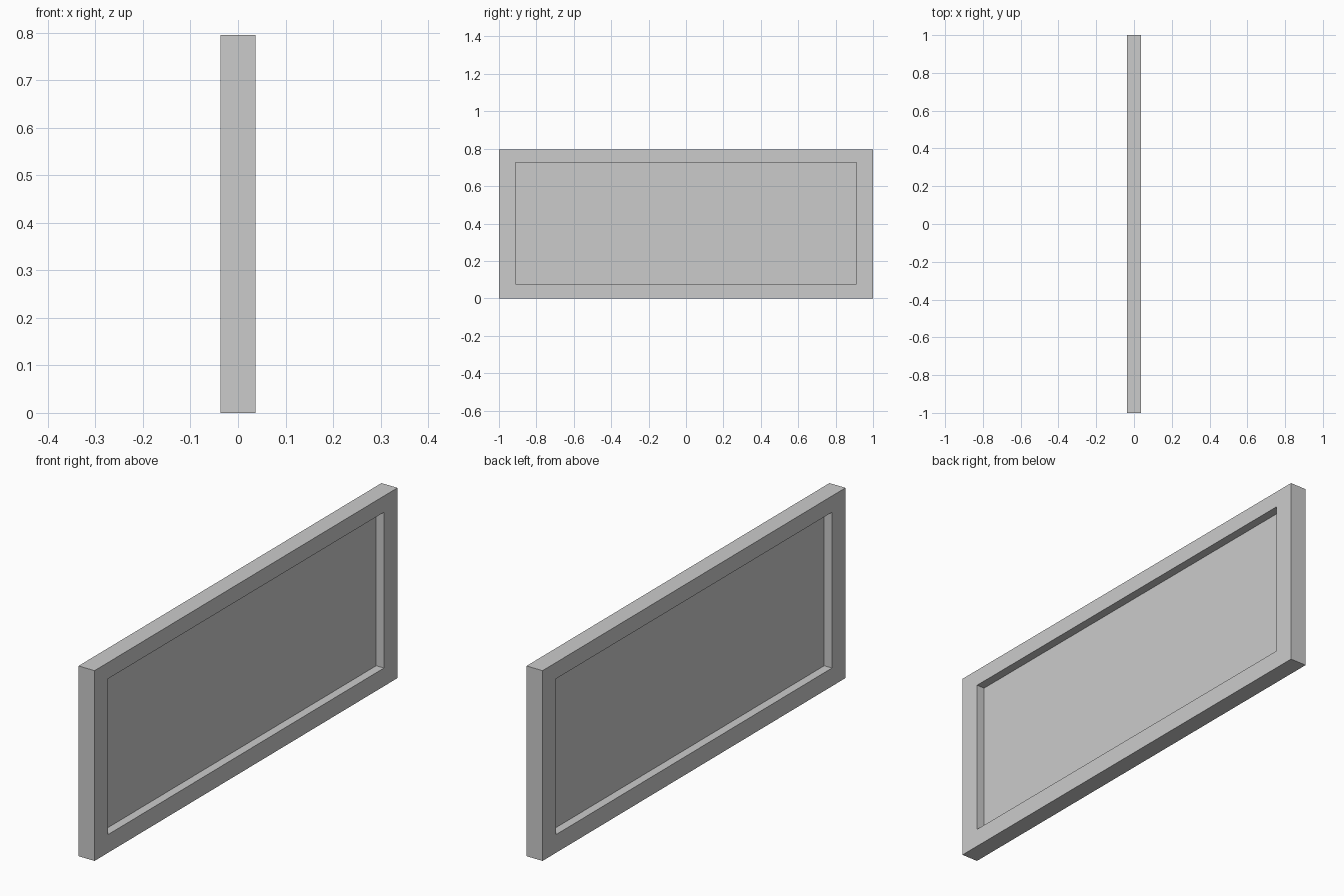
import bpy, bmesh
from mathutils import Vector

if "Cube" in bpy.data.objects:
    bpy.data.objects.remove(bpy.data.objects["Cube"])

X = 0.037          # half thickness
H = 0.795          # height
STRIP = 0.008      # bottom edging strip height
Y_IN, Z_LO, Z_HI = 0.911, 0.076, 0.727   # opening


def finish(name, bm):
    bmesh.ops.recalc_face_normals(bm, faces=bm.faces)
    mesh = bpy.data.meshes.new(name)
    bm.to_mesh(mesh)
    bm.free()
    ob = bpy.data.objects.new(name, mesh)
    bpy.context.collection.objects.link(ob)
    return ob


def rect(bm, x, y, z0, z1):
    return [bm.verts.new((x, a, b)) for a, b in ((-y, z0), (y, z0), (y, z1), (-y, z1))]


# Frame: flat rectangular ring extruded through its thickness
bm = bmesh.new()
outer = rect(bm, -X, 1, 0, H)
inner = rect(bm, -X, Y_IN, Z_LO, Z_HI)
ring = []
for i in range(4):
    j = (i + 1) % 4
    ring.append(bm.faces.new((outer[i], outer[j], inner[j], inner[i])))
ext = bmesh.ops.extrude_face_region(bm, geom=ring, use_keep_orig=True)
moved = [v for v in ext["geom"] if isinstance(v, bmesh.types.BMVert)]
bmesh.ops.translate(bm, verts=moved, vec=(2 * X, 0, 0))
# Edge line of the bottom strip
bmesh.ops.bisect_plane(bm, geom=bm.verts[:] + bm.edges[:] + bm.faces[:],
                       plane_co=Vector((0, 0, STRIP)), plane_no=Vector((0, 0, 1)))
finish("frame", bm)

# Thin centre panel filling the opening, recessed from both sides
bm = bmesh.new()
bmesh.ops.create_cube(bm, size=1)
bmesh.ops.scale(bm, verts=bm.verts, vec=(0.002, 2 * Y_IN, Z_HI - Z_LO))
bmesh.ops.translate(bm, verts=bm.verts, vec=(0, 0, (Z_LO + Z_HI) / 2))
finish("centre_panel", bm)
